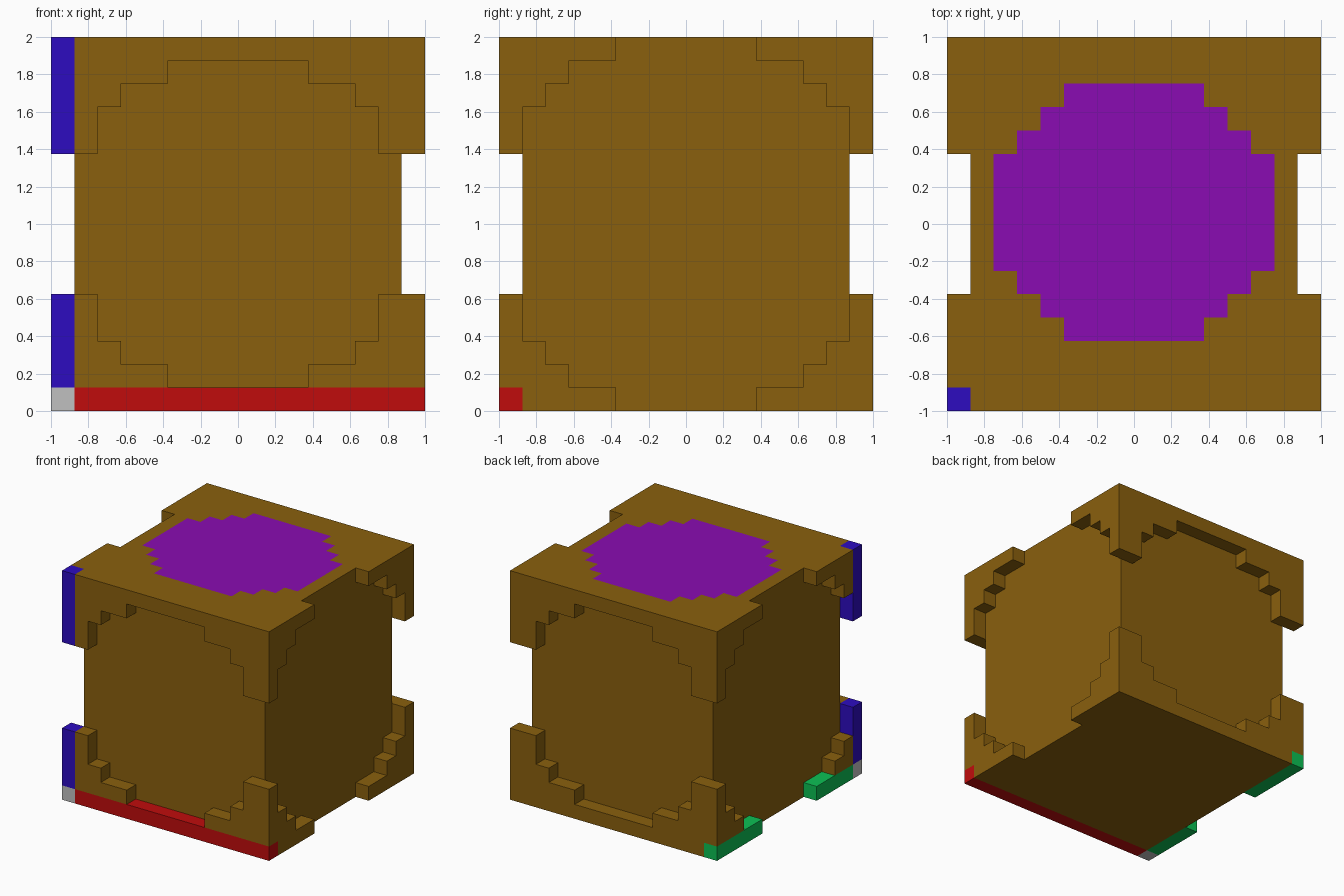
import bpy, bmesh
from mathutils import Vector

cube = bpy.data.objects.get("Cube")
if cube:
    bpy.data.objects.remove(cube, do_unlink=True)

N = 16          # blocks per side
S = 2.0 / N     # block size


def material(name, rgb):
    lin = [((c / 255 + 0.055) / 1.055) ** 2.4 if c > 10 else c / 255 / 12.92 for c in rgb]
    m = bpy.data.materials.new(name)
    m.use_nodes = True
    m.diffuse_color = (*lin, 1)
    m.node_tree.nodes["Principled BSDF"].inputs["Base Color"].default_value = (*lin, 1)
    return m


# Half-widths in blocks of the stepped round recesses, from the outer row to the middle row
FRONT_RECESS = [0, 3, 5, 6, 6, 8, 8, 8]   # front and back faces
SIDE_RECESS = [3, 5, 6, 7, 7, 8, 8, 8]    # left and right faces
# Half-widths of the top disc, row by row from y = -0.625
DISC = [3, 4, 5, 6, 6, 6, 6, 6, 5, 4, 3]


def off(i):
    """Distance of a block centre from the middle, in blocks."""
    return abs(i + 0.5 - N / 2)


def solid(i, j, k):
    if not all(0 <= c < N for c in (i, j, k)):
        return False
    row = min(k, N - 1 - k)
    if j in (0, N - 1) and off(i) < FRONT_RECESS[row]:
        return False
    if i in (0, N - 1) and off(j) < SIDE_RECESS[row]:
        return False
    return True


def part_of(i, j, k):
    """Which part a block belongs to."""
    if i == j == k == 0:
        return "corner_block"
    if j == k == 0:
        return "front_bottom_bar"
    if i == k == 0:
        return "side_bottom_bar"
    if i == j == 0:
        return "corner_post"
    if k == N - 1 and 3 <= j < 14 and off(i) < DISC[j - 3]:
        return "top_disc"
    return "body"


def build(name, mat):
    """Outer skin of one part, with flat areas merged."""
    bm = bmesh.new()
    for i in range(N):
        for j in range(N):
            for k in range(N):
                if not solid(i, j, k) or part_of(i, j, k) != name:
                    continue
                for axis in range(3):
                    for side in (0, 1):
                        n = [i, j, k]
                        n[axis] += 2 * side - 1
                        if solid(*n):
                            continue
                        u, v = (axis + 1) % 3, (axis + 2) % 3
                        ring = [(0, 0), (1, 0), (1, 1), (0, 1)]
                        corners = []
                        for a, b in (ring if side else ring[::-1]):
                            p = Vector((i, j, k))
                            p[axis] += side
                            p[u] += a
                            p[v] += b
                            corners.append(bm.verts.new(p * S - Vector((1, 1, 0))))
                        bm.faces.new(corners)
    bmesh.ops.remove_doubles(bm, verts=bm.verts[:], dist=1e-4)
    bmesh.ops.dissolve_limit(bm, angle_limit=0.02, verts=bm.verts[:], edges=bm.edges[:])
    me = bpy.data.meshes.new(name)
    bm.to_mesh(me)
    bm.free()
    me.materials.append(mat)
    bpy.context.collection.objects.link(bpy.data.objects.new(name, me))


# Main block, disc on top and the coloured edges
build("body", material("brown", (138, 96, 13)))
build("top_disc", material("purple", (138, 12, 178)))
build("front_bottom_bar", material("red", (192, 12, 12)))
build("side_bottom_bar", material("green", (12, 192, 84)))
build("corner_post", material("blue", (45, 12, 192)))
build("corner_block", material("light grey", (192, 192, 192)))
